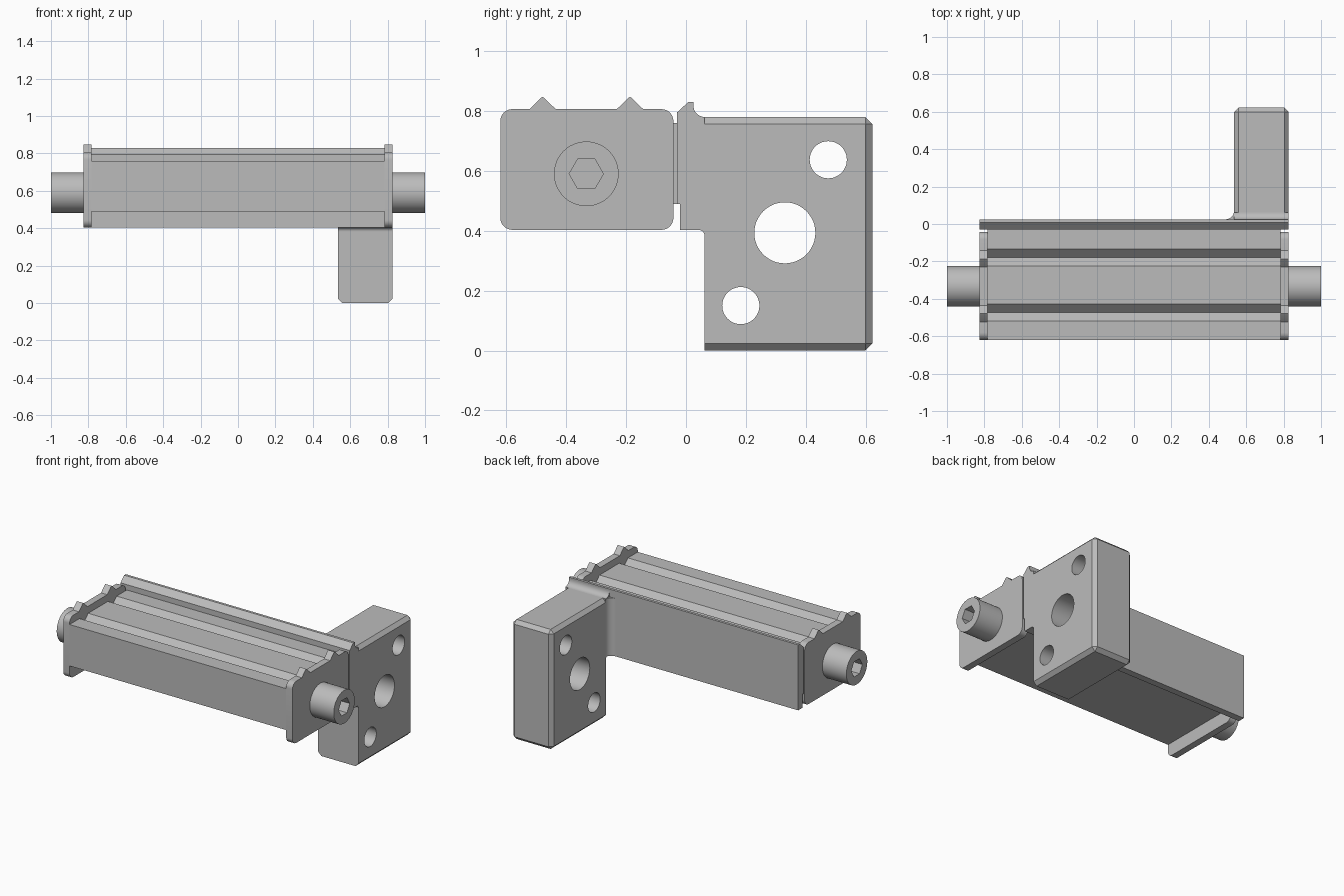
import bpy, bmesh
from math import sin, cos, pi, radians

cube = bpy.data.objects.get("Cube")
if cube:
    bpy.data.objects.remove(cube, do_unlink=True)

steel = bpy.data.materials.new("light grey metal")
steel.use_nodes = True
GREY = (0.5, 0.5, 0.5, 1)
steel.diffuse_color = GREY
steel.node_tree.nodes["Principled BSDF"].inputs["Base Color"].default_value = GREY


def arc(cu, cv, r, start, end, n=8):
    """Points on an arc, angles in degrees."""
    angles = [radians(start + (end - start) * i / n) for i in range(n + 1)]
    return [(cu + r * cos(a), cv + r * sin(a)) for a in angles]


def circle(cu, cv, r, n=48):
    return arc(cu, cv, r, 0, 360, n)[:-1]


def prism(name, profile, lo, hi, axis="x", bevel=None, width=0.02, segments=1):
    """Extrude a closed profile along x (y,z points) or z (x,y points)."""
    def place(p, t):
        return (t, *p) if axis == "x" else (*p, t)
    bm = bmesh.new()
    a = [bm.verts.new(place(p, lo)) for p in profile]
    b = [bm.verts.new(place(p, hi)) for p in profile]
    bm.faces.new(a)
    bm.faces.new(b)
    for i in range(len(a)):
        j = (i + 1) % len(a)
        bm.faces.new((a[i], a[j], b[j], b[i]))
    if bevel:
        bmesh.ops.bevel(bm, geom=[e for e in bm.edges if bevel(e)], offset=width,
                        segments=segments, profile=0.5, affect="EDGES")
    bmesh.ops.recalc_face_normals(bm, faces=bm.faces)
    mesh = bpy.data.meshes.new(name)
    bm.to_mesh(mesh)
    bm.free()
    mesh.materials.append(steel)
    obj = bpy.data.objects.new(name, mesh)
    bpy.context.collection.objects.link(obj)
    return obj


def activate(obj):
    bpy.ops.object.select_all(action="DESELECT")
    obj.select_set(True)
    bpy.context.view_layer.objects.active = obj


def cut(obj, cutter):
    mod = obj.modifiers.new("cut", "BOOLEAN")
    mod.operation = "DIFFERENCE"
    mod.solver = "EXACT"
    mod.object = cutter
    activate(obj)
    bpy.ops.object.modifier_apply(modifier=mod.name)
    bpy.data.objects.remove(cutter, do_unlink=True)


def smooth(obj):
    activate(obj)
    bpy.ops.object.shade_smooth_by_angle(angle=radians(30))


END, INNER = 0.827, 0.782      # outer and inner faces of the end plates
FRONT, FLOOR = -0.62, 0.403

# Central bar with two V grooves along its top
top = 0.76
bar = [(FRONT, 0.49), (FRONT, top)]
for y in (-0.473, -0.18):
    bar += [(y - 0.045, top), (y, top - 0.045), (y + 0.045, top)]
bar += [(-0.03, top), (-0.03, 0.49)]
prism("central_bar", bar, -INNER, INNER)

# End plates with rounded corners and two pointed bumps
r, back, ledge = 0.04, -0.042, 0.806
plate = arc(FRONT + r, FLOOR + r, r, 270, 180) + arc(FRONT + r, ledge - r, r, 180, 90)
for y in (-0.479, -0.187):
    plate += [(y - 0.044, ledge), (y - 0.006, 0.843), (y, 0.847),
              (y + 0.006, 0.843), (y + 0.044, ledge)]
plate += arc(back - r, ledge - r, r, 90, 0) + arc(back - r, FLOOR + r, r, 0, -90)

# Plates and socket screws, one set per end
for side, s in (("left", 1), ("right", -1)):
    smooth(prism(side + "_end_plate", plate, *sorted((s * INNER, s * END))))
    screw = prism(side + "_screw", circle(-0.333, 0.59, 0.108), *sorted((s * END, s)),
                  bevel=lambda e: all(v.co.x * s > 0.99 for v in e.verts),
                  width=0.008, segments=2)
    socket = prism("socket_cutter", circle(-0.333, 0.59, 0.057, 6),
                   *sorted((s * 0.9, s * 1.1)))
    cut(screw, socket)
    smooth(screw)

# Back rail with a sloped upper lip
rail = [(-0.02, FLOOR), (0.025, FLOOR), (0.025, 0.83), (0.008, 0.83),
        (-0.03, 0.795), (-0.03, 0.49), (-0.02, 0.49)]
prism("back_rail", rail, -END, END)

# Mounting block, chamfered everywhere but its front face
x0, y0, y1, ztop = 0.535, 0.062, 0.622, 0.78
block = prism("mounting_block", [(y0, 0), (y1, 0), (y1, ztop), (y0, ztop)], x0, END,
              bevel=lambda e: any(v.co.y > y0 + 0.1 for v in e.verts), width=0.023)
for y, z, radius in ((0.475, 0.637, 0.062), (0.33, 0.393, 0.102), (0.183, 0.15, 0.062)):
    cut(block, prism("hole_cutter", circle(y, z, radius), 0.4, 1))
smooth(block)

# Neck joining rail and block, filleted above and below
neck = arc(y0, ztop + 0.037, 0.037, 270, 180)
neck += [(0.025, FLOOR)] + arc(y0 - 0.02, FLOOR - 0.02, 0.02, 90, 0)
smooth(prism("block_neck", neck, x0, END))

# Concave fillet between the rail and the side of the block
fillet = arc(x0 - 0.045, 0.07, 0.045, 270, 360) + [(x0, 0.025)]
smooth(prism("side_fillet", fillet, FLOOR, ztop, axis="z"))
